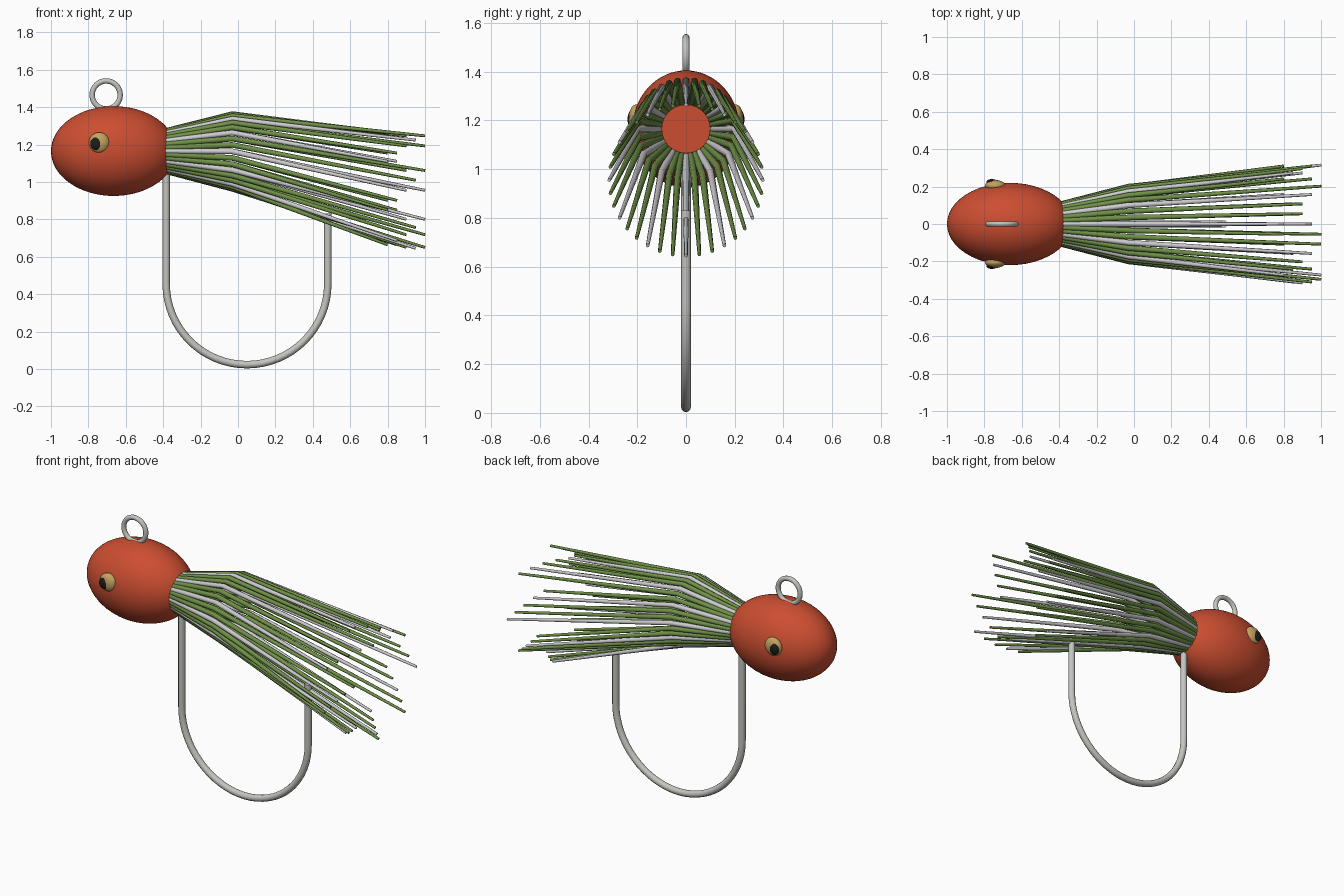
import bpy, math

if "Cube" in bpy.data.objects:
    bpy.data.objects.remove(bpy.data.objects["Cube"])


def material(name, rgb):
    m = bpy.data.materials.new(name)
    m.diffuse_color = (*rgb, 1)
    m.use_nodes = True
    m.node_tree.nodes["Principled BSDF"].inputs["Base Color"].default_value = m.diffuse_color
    return m


RED = material("red paint", (0.60, 0.075, 0.03))
GREEN = material("green strand", (0.16, 0.28, 0.065))
SILVER = material("silver strand", (0.60, 0.60, 0.62))
STEEL = material("hook steel", (0.55, 0.56, 0.52))
GOLD = material("gold eye", (0.56, 0.37, 0.12))
BLACK = material("black pupil", (0.012, 0.012, 0.012))

HEAD_Z = 1.165


def finish(name, mat):
    ob = bpy.context.object
    ob.name = name
    ob.data.materials.clear()
    ob.data.materials.append(mat)
    bpy.ops.object.shade_smooth_by_angle(angle=math.radians(50))
    return ob


def ellipsoid(name, loc, radii, mat, segments=32, rings=20):
    bpy.ops.mesh.primitive_uv_sphere_add(segments=segments, ring_count=rings, location=loc)
    bpy.context.object.scale = radii
    bpy.ops.object.transform_apply(location=False, rotation=False, scale=True)
    return finish(name, mat)


def tubes(name, paths, mat, resolution):
    """Round tubes; every path is a list of (x, y, z, radius)."""
    cu = bpy.data.curves.new(name, 'CURVE')
    cu.dimensions = '3D'
    cu.bevel_depth = 1.0
    cu.bevel_resolution = resolution
    cu.use_fill_caps = True
    for path in paths:
        sp = cu.splines.new('POLY')
        sp.points.add(len(path) - 1)
        for p, (x, y, z, r) in zip(sp.points, path):
            p.co = (x, y, z, 1)
            p.radius = r
    ob = bpy.data.objects.new(name, cu)
    bpy.context.collection.objects.link(ob)
    bpy.ops.object.select_all(action='DESELECT')
    bpy.context.view_layer.objects.active = ob
    ob.select_set(True)
    bpy.ops.object.convert(target='MESH')
    return finish(name, mat)


# Head and the collar that the skirt is tied around
ellipsoid("head", (-0.665, 0, HEAD_Z), (0.335, 0.22, 0.24), RED, 48, 32)
bpy.ops.mesh.primitive_cylinder_add(vertices=32, radius=0.1, depth=0.14,
                                    location=(-0.38, 0, HEAD_Z),
                                    rotation=(0, math.pi / 2, 0))
finish("collar", RED)

# Eyes on both sides
for side, label in ((-1, "front"), (1, "back")):
    ellipsoid(label + "_eye", (-0.742, side * 0.205, 1.21), (0.055, 0.03, 0.055), GOLD, 24, 16)
    ellipsoid(label + "_pupil", (-0.76, side * 0.225, 1.205), (0.03, 0.015, 0.034), BLACK, 20, 12)

# Line ring on top
bpy.ops.mesh.primitive_torus_add(major_radius=0.075, minor_radius=0.0145,
                                 major_segments=40, minor_segments=12,
                                 location=(-0.705, 0, 1.465),
                                 rotation=(math.pi / 2, 0, 0))
finish("line_ring", STEEL)

# Hook: straight shank, half-round bend, short point side
R, CX, CZ, T = 0.432, 0.048, 0.455, 0.02
hook = [(CX - R, 0, 1.12, T)]
for k in range(33):
    a = math.pi * (1 + k / 32)
    hook.append((CX + R * math.cos(a), 0, CZ + R * math.sin(a), T))
hook.append((CX + R, 0, 0.83, T))
tubes("hook", [hook], STEEL, 4)

# Skirt: flaring strands that bend once, droop and end at stepped lengths
green, silver = [], []
for i in range(36):
    a = math.radians(10 * i)
    s, c = math.sin(a), math.cos(a)
    strand = [(-0.385, 0.108 * s, HEAD_Z + 0.108 * c, 0.015),
              (-0.03, 0.2 * s, HEAD_Z - 0.002 + 0.2 * c, 0.015),
              (0.8 + 0.05 * (i % 5), 0.315 * s, 0.955 + 0.31 * c, 0.0075)]
    (green if i % 3 else silver).append(strand)
tubes("green_skirt_strands", green, GREEN, 2)
tubes("silver_skirt_strands", silver, SILVER, 2)
